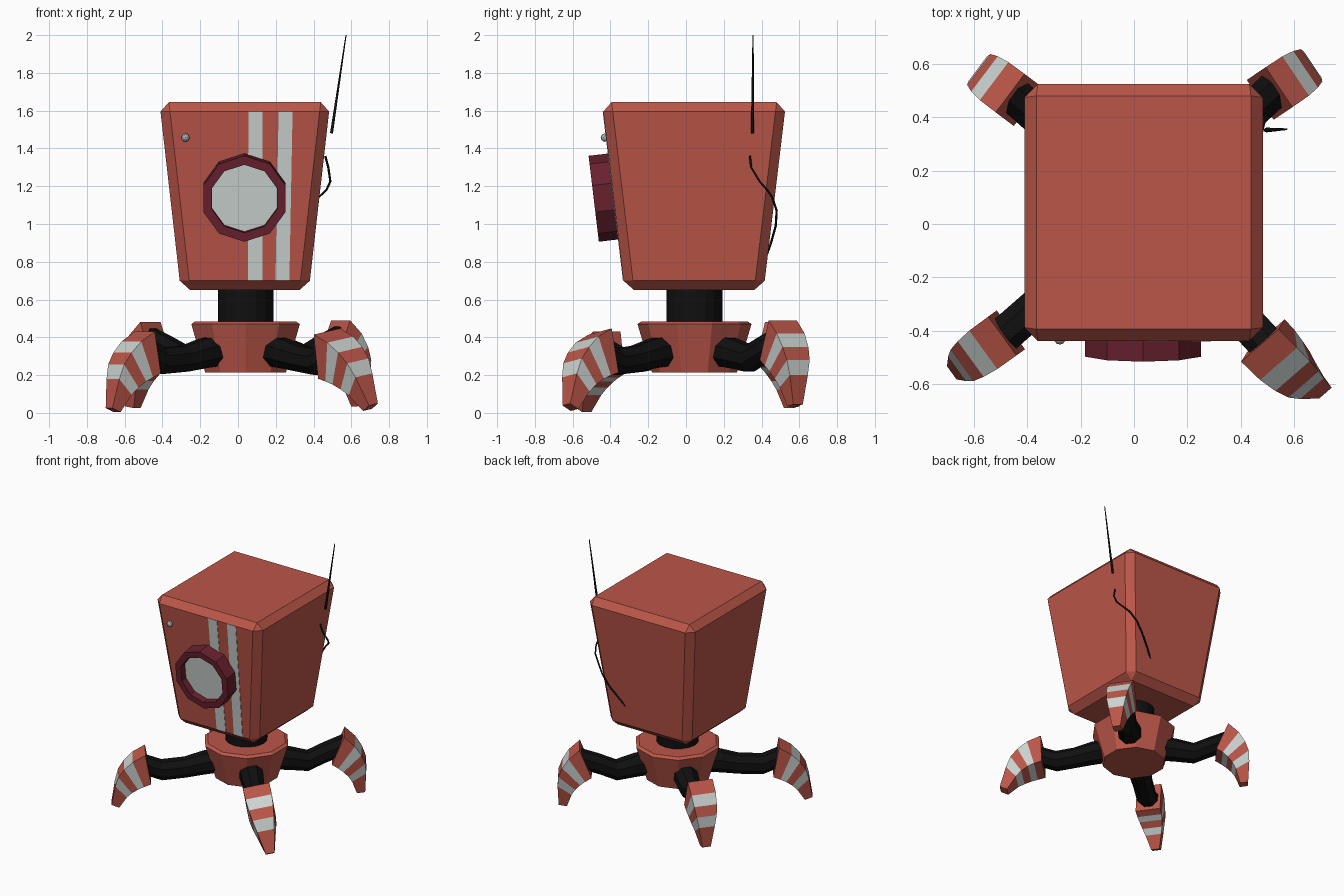
import bpy, bmesh
from math import sin, cos, pi, radians, atan2, degrees
from mathutils import Vector, Matrix

if "Cube" in bpy.data.objects:
    bpy.data.objects.remove(bpy.data.objects["Cube"])


def material(name, rgb):
    m = bpy.data.materials.new(name)
    m.diffuse_color = (*rgb, 1)
    m.use_nodes = True
    m.node_tree.nodes["Principled BSDF"].inputs["Base Color"].default_value = m.diffuse_color
    return m


RED = material("brick red paint", (0.50, 0.094, 0.066))
WHITE = material("off white paint", (0.60, 0.65, 0.63))
MAROON = material("dark maroon", (0.14, 0.015, 0.027))
BLACK = material("black rubber", (0.005, 0.005, 0.005))
GREY = material("grey metal", (0.40, 0.43, 0.46))


def loft(name, rings, mats, band_mats=None, caps=True):
    """Bridge a list of equal-length point rings, one material slot per band."""
    bm = bmesh.new()
    loops = [[bm.verts.new(p) for p in ring] for ring in rings]
    n = len(loops[0])
    for b, (lo, hi) in enumerate(zip(loops, loops[1:])):
        for i in range(n):
            f = bm.faces.new((lo[i], lo[(i + 1) % n], hi[(i + 1) % n], hi[i]))
            f.material_index = band_mats[b] if band_mats else 0
    if caps:
        bm.faces.new(loops[0])
        bm.faces.new(loops[-1])
    bmesh.ops.recalc_face_normals(bm, faces=bm.faces)
    me = bpy.data.meshes.new(name)
    bm.to_mesh(me)
    bm.free()
    for m in mats:
        me.materials.append(m)
    ob = bpy.data.objects.new(name, me)
    bpy.context.collection.objects.link(ob)
    return ob


def polygon(center, a, b, r, n, start=0.0):
    c, a, b = Vector(center), Vector(a), Vector(b)
    return [c + a * (r * cos(start + 2 * pi * i / n)) + b * (r * sin(start + 2 * pi * i / n))
            for i in range(n)]


X, Y, Z = Vector((1, 0, 0)), Vector((0, 1, 0)), Vector((0, 0, 1))
CX, CY = 0.036, 0.043


def cable(name, pts, radius, mat, kind='POLY'):
    cu = bpy.data.curves.new(name, 'CURVE')
    cu.dimensions = '3D'
    cu.bevel_depth = radius
    cu.bevel_resolution = 1
    cu.resolution_u = 4
    cu.use_fill_caps = True
    sp = cu.splines.new('POLY')
    sp.points.add(len(pts) - 1)
    for q, (x, y, z, r) in zip(sp.points, pts):
        q.co = (x, y, z, 1)
        q.radius = r
    cu.materials.append(mat)
    ob = bpy.data.objects.new(name, cu)
    bpy.context.collection.objects.link(ob)


# Tapered box head with chamfered edges
def rect(hx, hy, z):
    return [(CX + sx * hx, CY + sy * hy, z) for sx, sy in ((-1, -1), (1, -1), (1, 1), (-1, 1))]


Z0, Z1, HY0, HY1 = 0.65, 1.645, 0.368, 0.487
head = loft("head", [rect(0.339, HY0, Z0), rect(0.452, HY1, Z1)], [RED])
bev = head.modifiers.new("chamfer", 'BEVEL')
bev.width = 0.05
bev.segments = 1
bev.limit_method = 'NONE'

SLOPE = (HY1 - HY0) / (Z1 - Z0)
UP = Vector((0, -SLOPE, 1)).normalized()      # up along the front face
OUT = Vector((0, -1, -SLOPE)).normalized()    # out of the front face


def front(x, z, h=0.0):
    return Vector((x, CY - HY0 - (z - Z0) * SLOPE, z)) + OUT * h


# Two painted stripes on the front face
for name, bot, top in (("left_stripe", (0.052, 0.13), (0.055, 0.13)),
                       ("right_stripe", (0.198, 0.272), (0.215, 0.289))):
    rings = [[front(bot[0], 0.70, h), front(bot[1], 0.70, h),
              front(top[1], 1.595, h), front(top[0], 1.595, h)] for h in (-0.002, 0.003)]
    loft(name, rings, [WHITE])

# Ten-sided eye: raised rim and recessed lens
def eye_ring(r, h):
    return polygon(front(0.034, 1.146, h), X, UP, r, 10, pi / 2)


loft("eye_rim", [eye_ring(r, h) for r, h in
                 ((0.229, -0.02), (0.229, 0.105), (0.181, 0.105), (0.181, 0.03))],
     [MAROON], caps=False)
loft("eye_lens", [eye_ring(0.183, h) for h in (0.02, 0.055)], [WHITE])

# Small status stud
bm = bmesh.new()
bmesh.ops.create_icosphere(bm, subdivisions=2, radius=0.022,
                           matrix=Matrix.Translation(front(-0.278, 1.458, 0.008)))
me = bpy.data.meshes.new("front_stud")
bm.to_mesh(me)
bm.free()
me.materials.append(GREY)
bpy.context.collection.objects.link(bpy.data.objects.new("front_stud", me))

# Antenna and loose cable on the right side
cable("antenna", [(0.495, 0.352, 1.48, 1), (0.572, 0.355, 2.0, 0.35)], 0.009, BLACK)
cable("side_cable", [(x, y, z, 1) for x, y, z in (
    (0.462, 0.338, 1.36), (0.478, 0.345, 1.30), (0.489, 0.39, 1.225), (0.468, 0.43, 1.18),
    (0.425, 0.458, 1.14), (0.375, 0.48, 1.07), (0.32, 0.475, 0.99), (0.25, 0.45, 0.90),
    (0.20, 0.425, 0.83))], 0.006, BLACK)

# Neck and ten-sided hub
loft("neck", [polygon((0.04, 0.045, z), X, Y, 0.147, 16) for z in (0.46, 0.67)], [BLACK])
loft("hub", [polygon((0.04, 0.045, z), X, Y, r, 10, pi / 2) for r, z in
             ((0.225, 0.215), (0.302, 0.47), (0.28, 0.485))], [RED])

# Claw sections: top (u, v), bottom (u, v), width, measured from the knee
CLAW = [((0.040, 0.110), (-0.045, -0.100), 0.180),
        ((0.115, 0.040), (0.000, -0.130), 0.178),
        ((0.160, -0.030), (0.035, -0.160), 0.165),
        ((0.187, -0.100), (0.070, -0.200), 0.145),
        ((0.192, -0.180), (0.095, -0.245), 0.115),
        ((0.185, -0.335), (0.128, -0.345), 0.060)]


def leg(name, knee, azimuth, pitch, roll=0, size=1.0):
    knee = Vector(knee)
    # Black arm from hub to knee
    hub = Vector((0.04, 0.045, 0))
    flat = Vector((knee.x, knee.y, 0)) - hub
    d, dirn = flat.length, flat.normalized()
    side = Z.cross(dirn)
    path = [(0.15, 0.335, 0.088), (0.30, 0.315, 0.084), (0.43, 0.287, 0.074),
            (d - 0.10, knee.z - 0.04, 0.074), (d + 0.03, knee.z + 0.01, 0.074)]
    loft(name + "_arm", [polygon(hub + dirn * u + Z * z, side, Z, r, 8, pi / 8)
                         for u, z, r in path], [BLACK])
    # Banded claw
    az, p, ro = radians(azimuth), radians(pitch), radians(roll)
    fwd = Vector((cos(az), sin(az), 0))
    lat = Vector((-sin(az), cos(az), 0))
    lat, up = lat * cos(ro) + Z * sin(ro), Z * cos(ro) - lat * sin(ro)

    def at(uv, w):
        u, v = uv
        u, v = u * cos(p) - v * sin(p), u * sin(p) + v * cos(p)
        return knee + (fwd * u + up * v + lat * w) * size

    rings = [[at(t, -w / 2), at(t, w / 2), at(b, w / 2), at(b, -w / 2)] for t, b, w in CLAW]
    loft(name + "_claw", rings, [RED, WHITE], [0, 1, 0, 1, 0])


leg("back_right_leg", (0.51, 0.49, 0.38), 34, 0)
leg("back_left_leg", (-0.432, 0.466, 0.37), 143, 0)
leg("front_left_leg", (-0.48, -0.41, 0.315), 216, 12)
leg("front_right_leg", (0.486, -0.439, 0.31), -49, 19, 10, 1.05)
